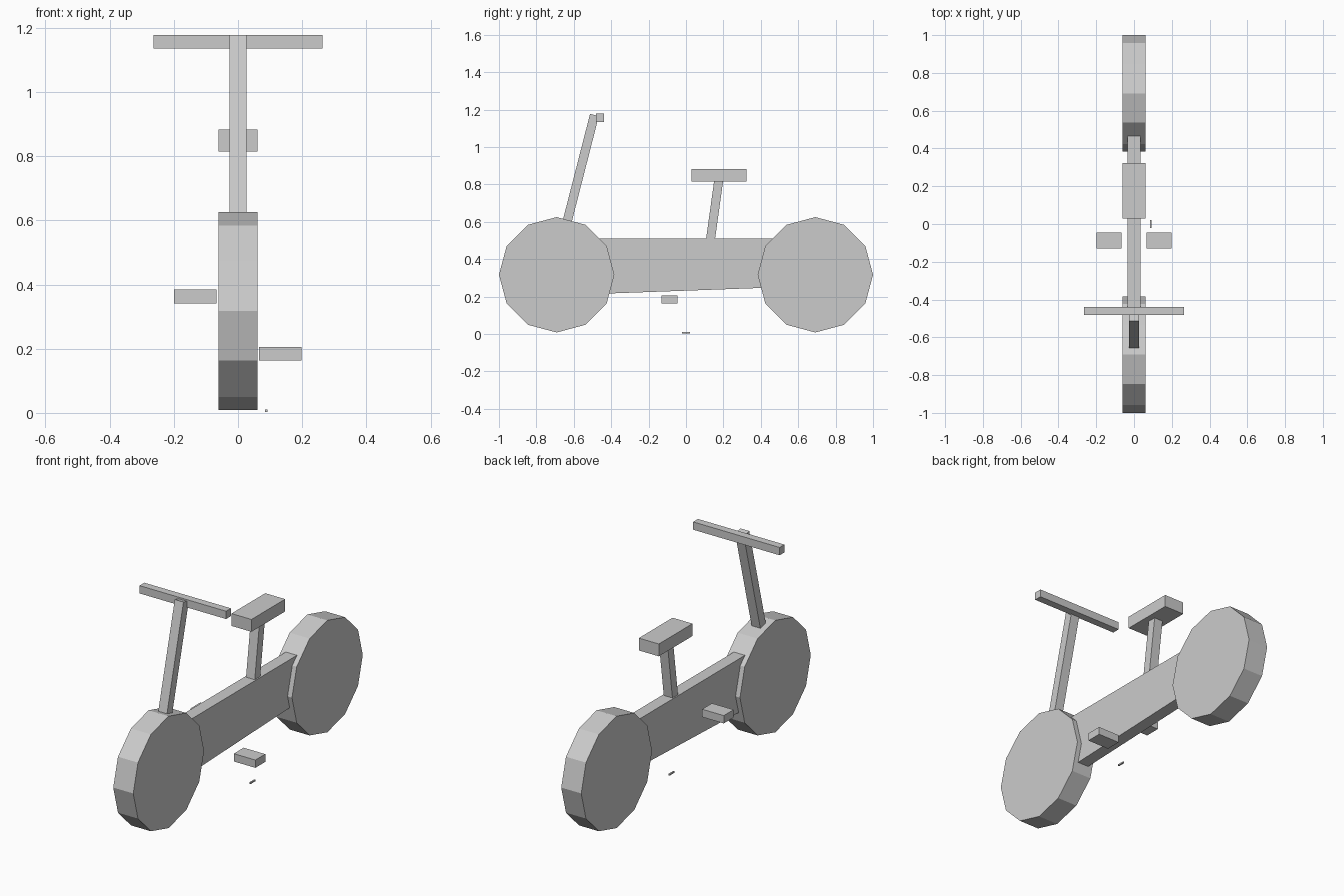
import bpy, bmesh
from math import radians
from mathutils import Matrix

if "Cube" in bpy.data.objects:
    bpy.data.objects.remove(bpy.data.objects["Cube"])


def finish(name, bm):
    bmesh.ops.recalc_face_normals(bm, faces=bm.faces)
    mesh = bpy.data.meshes.new(name)
    bm.to_mesh(mesh)
    bm.free()
    obj = bpy.data.objects.new(name, mesh)
    bpy.context.collection.objects.link(obj)
    return obj


def box(name, x, y, z):
    """Box from (min, max) ranges."""
    bm = bmesh.new()
    bmesh.ops.create_cube(bm, size=1)
    for v in bm.verts:
        v.co = [(r[0] + r[1]) / 2 + c * (r[1] - r[0]) for r, c in zip((x, y, z), v.co)]
    return finish(name, bm)


def side_prism(name, profile, half_width):
    """Side profile of (y, z) points, extruded evenly across x."""
    bm = bmesh.new()
    face = bm.faces.new([bm.verts.new((-half_width, y, z)) for y, z in profile])
    ext = bmesh.ops.extrude_face_region(bm, geom=[face])
    for v in ext["geom"]:
        if isinstance(v, bmesh.types.BMVert):
            v.co.x = half_width
    return finish(name, bm)


def wheel(name, y):
    """Solid twelve-sided disc with a corner pointing straight ahead."""
    bm = bmesh.new()
    bmesh.ops.create_cone(bm, cap_ends=True, segments=12, radius1=0.3085,
                          radius2=0.3085, depth=0.122,
                          matrix=Matrix.Translation((0, y, 0.317)) @ Matrix.Rotation(radians(90), 4, 'Y'))
    return finish(name, bm)


# Wheels
wheel("front_wheel", -0.6915)
wheel("rear_wheel", 0.6915)

# Frame slab, its ends buried in the wheels
side_prism("frame", [(-0.55, 0.512), (0.55, 0.512), (0.55, 0.252), (-0.55, 0.212)], 0.034)

# Steering: leaning stem and handlebar
side_prism("steering_stem", [(-0.513, 1.177), (-0.466, 1.166), (-0.639, 0.49), (-0.686, 0.502)], 0.0265)
box("handlebar", (-0.264, 0.264), (-0.481, -0.439), (1.135, 1.178))

# Seat and its post
side_prism("seat_post", [(0.152, 0.83), (0.200, 0.83), (0.150, 0.47), (0.102, 0.47)], 0.0265)
box("seat", (-0.061, 0.061), (0.03, 0.324), (0.815, 0.883))

# Pedals, opposite heights
for name, x, z in (("left_pedal", (-0.199, -0.067), 0.341), ("right_pedal", (0.066, 0.198), 0.163)):
    box(name, x, (-0.131, -0.045), (z, z + 0.043))

# Small stand foot on the ground
box("stand_foot", (0.084, 0.092), (-0.021, 0.021), (0.003, 0.011))
